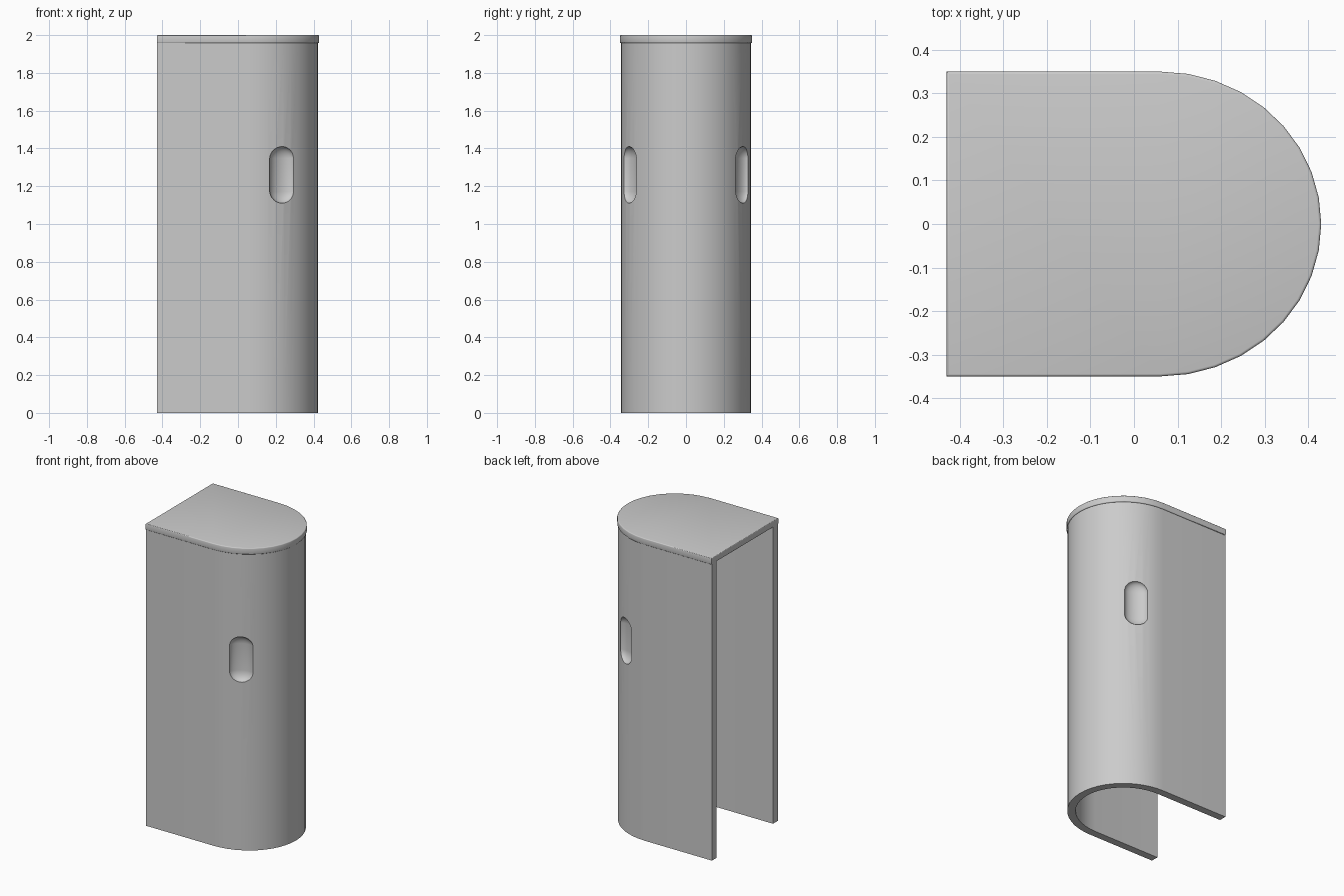
import bpy, bmesh, math
from mathutils import Matrix, Vector

if "Cube" in bpy.data.objects:
    bpy.data.objects.remove(bpy.data.objects["Cube"])

BACK, CX = -0.43, 0.06


def arch(rx, ry, n=24):
    """D-shaped outline: straight sides with a half-ellipse nose on +x."""
    pts = [(BACK, -ry)]
    for i in range(n + 1):
        a = -math.pi / 2 + math.pi * i / n
        pts.append((CX + rx * math.cos(a), ry * math.sin(a)))
    return pts + [(BACK, ry)]


def prism(name, pts, z0, z1):
    bm = bmesh.new()
    face = bm.faces.new([bm.verts.new((x, y, z0)) for x, y in pts])
    new = bmesh.ops.extrude_face_region(bm, geom=[face])["geom"]
    bmesh.ops.translate(bm, vec=(0, 0, z1 - z0),
                        verts=[v for v in new if isinstance(v, bmesh.types.BMVert)])
    bmesh.ops.recalc_face_normals(bm, faces=bm.faces)
    return finish(bm, name)


def finish(bm, name):
    me = bpy.data.meshes.new(name)
    bm.to_mesh(me)
    bm.free()
    ob = bpy.data.objects.new(name, me)
    bpy.context.collection.objects.link(ob)
    return ob


def smooth(ob):
    bpy.ops.object.select_all(action='DESELECT')
    ob.select_set(True)
    bpy.context.view_layer.objects.active = ob
    for m in list(ob.modifiers):
        bpy.ops.object.modifier_apply(modifier=m.name)
    bpy.ops.object.shade_smooth_by_angle(angle=math.radians(35))


# Curved shell wall, open at the back and bottom
T = 0.05
wall = prism("shell_wall",
             arch(0.364, 0.344) + arch(0.364 - T, 0.344 - T)[::-1], 0, 1.97)

# Flattened capsule cutters for the two grip recesses
cutters = []
for side in (-1, 1):
    bm = bmesh.new()
    bmesh.ops.create_uvsphere(bm, u_segments=32, v_segments=17, radius=1)
    half = 0.082
    for v in bm.verts:
        v.co = Vector((v.co.x * 0.073, v.co.y * 0.042,
                       v.co.z * 0.068 + math.copysign(half, v.co.z)))
    turn = Matrix.Rotation(-side * math.radians(27), 4, 'Z')
    bmesh.ops.transform(bm, verts=bm.verts, matrix=Matrix.Translation(
        (0.235, side * 0.303, 1.26)) @ turn)
    cut = finish(bm, "recess_cutter")
    cutters.append(cut)
    mod = wall.modifiers.new("recess", 'BOOLEAN')
    mod.object = cut
    mod.operation = 'DIFFERENCE'
    mod.solver = 'EXACT'
smooth(wall)
for c in cutters:
    bpy.data.objects.remove(c)

# Lid with a slightly softened rim, square at the back corners
lid = prism("lid", arch(0.37, 0.35, 18), 1.957, 2.0)
bm = bmesh.new()
bm.from_mesh(lid.data)
rim = [e for e in bm.edges if abs(e.verts[0].co.z - e.verts[1].co.z) < 1e-5]
bmesh.ops.bevel(bm, geom=rim, offset=0.006, segments=3, profile=0.5,
                affect='EDGES')
bm.to_mesh(lid.data)
bm.free()
smooth(lid)
